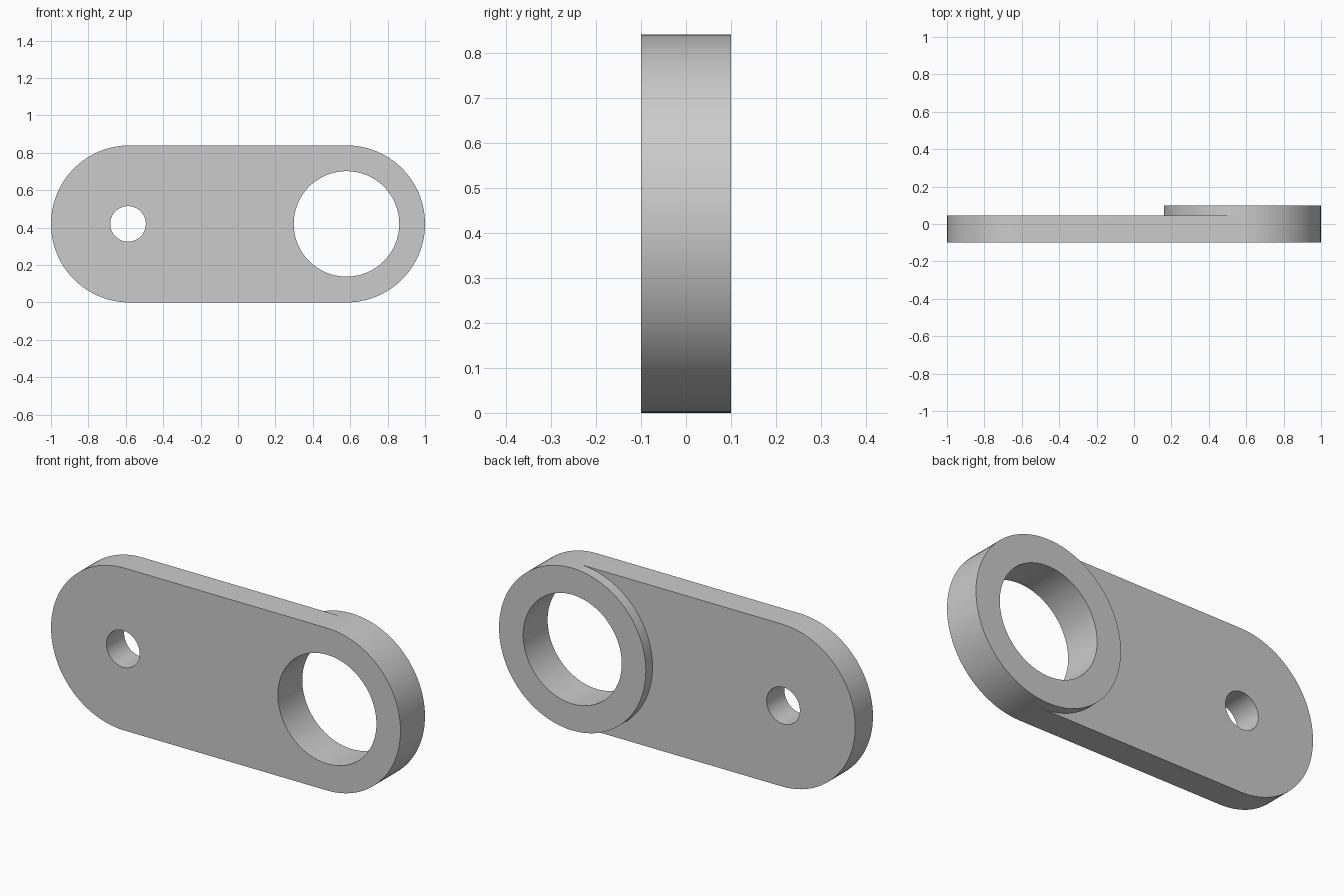
import bpy, bmesh
from math import pi, cos, sin, radians

cube = bpy.data.objects.get("Cube")
if cube:
    bpy.data.objects.remove(cube, do_unlink=True)

FRONT, STEP, BACK = -0.1, 0.045, 0.1   # depth levels
R, CZ, CX = 0.42, 0.42, 0.58           # outer radius, axis height, end centre
PIN_X, PIN_R, BORE_R = -0.588, 0.095, 0.282
N = 48                                 # segments per half circle

grey = bpy.data.materials.new("light_grey")
grey.use_nodes = True
grey.diffuse_color = (0.6, 0.6, 0.6, 1)
grey.node_tree.nodes["Principled BSDF"].inputs["Base Color"].default_value = (0.6, 0.6, 0.6, 1)


def arc(cx, r, start, sweep, n):
    return [(cx + r * cos(start + sweep * i / n), CZ + r * sin(start + sweep * i / n))
            for i in range(n + 1)]


def circle(cx, r):
    return arc(cx, r, 0, 2 * pi, 2 * N)[:-1]


bm = bmesh.new()


def wall(points, y0, y1, closed=True):
    """Strip of quads joining the same path at two depths."""
    a = [bm.verts.new((x, y0, z)) for x, z in points]
    b = [bm.verts.new((x, y1, z)) for x, z in points]
    for i in range(len(points) if closed else len(points) - 1):
        j = (i + 1) % len(points)
        bm.faces.new((a[i], a[j], b[j], b[i]))


def cap(y, *loops):
    """Flat face bounded by an outline and its holes."""
    edges = []
    for points in loops:
        v = [bm.verts.new((x, y, z)) for x, z in points]
        edges += [bm.edges.new((v[i - 1], v[i])) for i in range(len(v))]
    bmesh.ops.triangle_fill(bm, edges=edges, use_beauty=True, normal=(0, 1, 0))


left_end = arc(-CX, R, pi / 2, pi, N)
right_end = arc(CX, R, -pi / 2, pi, N)
boss_inner = arc(CX, R, -pi / 2, -pi, N)
pin, bore = circle(PIN_X, PIN_R), circle(CX, BORE_R)

# Link plate: rim, front face, stepped back face and pin hole
wall(left_end + right_end, FRONT, STEP)
cap(FRONT, left_end + right_end, pin, bore)
cap(STEP, left_end + boss_inner, pin)
wall(pin, FRONT, STEP)

# Raised boss ring and through bore
wall(right_end, STEP, BACK, closed=False)
wall(boss_inner, STEP, BACK, closed=False)
cap(BACK, circle(CX, R), bore)
wall(bore, FRONT, BACK)

bmesh.ops.remove_doubles(bm, verts=bm.verts, dist=0.0001)
bmesh.ops.recalc_face_normals(bm, faces=bm.faces)
mesh = bpy.data.meshes.new("link_arm")
bm.to_mesh(mesh)
bm.free()
mesh.materials.append(grey)

link = bpy.data.objects.new("link_arm", mesh)
bpy.context.collection.objects.link(link)
bpy.ops.object.select_all(action='DESELECT')
link.select_set(True)
bpy.context.view_layer.objects.active = link
bpy.ops.object.shade_smooth_by_angle(angle=radians(30))
